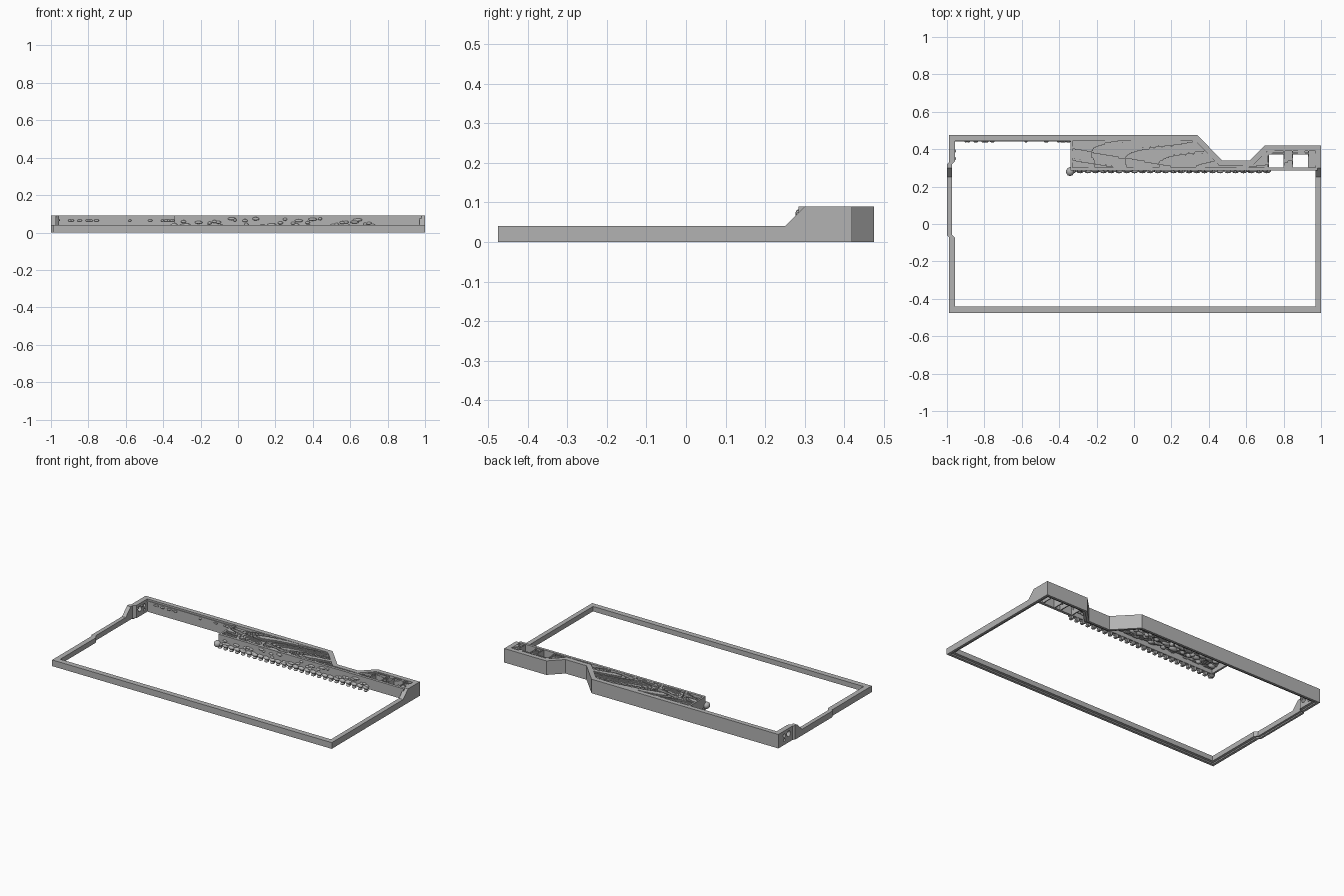
import bpy, bmesh, math, random
from mathutils import Matrix, Vector

random.seed(4)
cube = bpy.data.objects.get("Cube")
if cube:
    bpy.data.objects.remove(cube, do_unlink=True)

grey = bpy.data.materials.new("plain grey")
grey.use_nodes = True
COLOUR = (0.45, 0.45, 0.45, 1)
grey.diffuse_color = COLOUR
grey.node_tree.nodes["Principled BSDF"].inputs["Base Color"].default_value = COLOUR


def finish(name, bm):
    """Turn a bmesh into a named grey object."""
    bmesh.ops.recalc_face_normals(bm, faces=bm.faces)
    mesh = bpy.data.meshes.new(name)
    bm.to_mesh(mesh)
    bm.free()
    mesh.materials.append(grey)
    obj = bpy.data.objects.new(name, mesh)
    bpy.context.collection.objects.link(obj)
    return obj


def box(bm, lo, hi):
    lo, hi = Vector(lo), Vector(hi)
    size = Matrix.Diagonal((*(hi - lo), 1))
    bmesh.ops.create_cube(bm, size=1, matrix=Matrix.Translation((lo + hi) / 2) @ size)


def pebble(bm, centre, radii):
    bmesh.ops.create_icosphere(
        bm, subdivisions=2, radius=1,
        matrix=Matrix.Translation(centre) @ Matrix.Diagonal((*radii, 1)))


def ring(name, outer, inner, bottom, top):
    """Closed wall between two plan outlines; top is a function of y."""
    bm = bmesh.new()
    loops = []
    for o, i in zip(outer, inner):
        z = top(o[1])
        loops.append([bm.verts.new((*p, h)) for p, h in
                      ((o, bottom), (o, z), (i, z), (i, bottom))])
    for n, a in enumerate(loops):
        b = loops[(n + 1) % len(loops)]
        for k in range(4):
            j = (k + 1) % 4
            bm.faces.new((a[k], a[j], b[j], b[k]))
    return finish(name, bm)


# Frame outlines, counter-clockwise from the front corner
outer = [(-.99, -.475), (1, -.475), (1, .25), (1, .30), (1, .42), (.70, .42),
         (.62, .34), (.47, .34), (.34, .475), (-.99, .475), (-.99, .33),
         (-1, .32), (-1, .30), (-1, .25), (-1, -.06), (-.99, -.07)]
inner = [(-.957, -.44), (.97, -.44), (.97, .25), (.97, .30), (.97, .39), (.712, .39),
         (.632, .31), (.457, .31), (.328, .445), (-.957, .445), (-.957, .335),
         (-.974, .32), (-.974, .30), (-.974, .25), (-.974, -.055), (-.957, -.075)]
middle = [((a + c) / 2, (b + d) / 2) for (a, b), (c, d) in zip(outer, inner)]


def wall_top(y):
    return .04 + .05 * min(1, max(0, (y - .25) / .05))


frame = ring("frame_wall", outer, inner, .008, wall_top)
ring("frame_bottom_lip", outer, middle, 0, lambda y: .009)

# Round ports through the raised side wall
bm = bmesh.new()
for y, z, r in ((.37, .055, .018), (.415, .06, .011), (.415, .032, .009)):
    bmesh.ops.create_cone(
        bm, cap_ends=True, segments=20, radius1=r, radius2=r, depth=.2,
        matrix=Matrix.Translation((-.98, y, z)) @ Matrix.Rotation(math.pi / 2, 4, 'Y'))
cutter = finish("port_cutter", bm)
cutter.hide_render = True
mod = frame.modifiers.new("ports", 'BOOLEAN')
mod.operation, mod.object, mod.solver = 'DIFFERENCE', cutter, 'EXACT'
bpy.context.view_layer.objects.active = frame
bpy.ops.object.modifier_apply(modifier=mod.name)
bpy.data.objects.remove(cutter, do_unlink=True)

# Terraced platform filling the space behind the fascia
FRONT, LEFT, RIGHT, CELL = .30, -.34, .97, .006
POCKETS = ((.72, .80), (.85, .93))


def back_edge(x):
    """Inside face of the back wall at x."""
    pts = [(-1, .455)] + sorted((p[0], p[1] + .01) for p in inner[5:9]) + [(1, .40)]
    for (x0, y0), (x1, y1) in zip(pts, pts[1:]):
        if x0 <= x <= x1:
            return y0 + (y1 - y0) * (x - x0) / (x1 - x0)
    return FRONT


def level(x, y):
    """Terrace index of the rippled ground, or None where it is open."""
    if y > back_edge(x):
        return None
    if y < .375 and any(a < x < b for a, b in POCKETS):
        return None
    wave = math.sin(17 * x + 3 * math.sin(21 * y + 4 * x)) + math.sin(48 * y - 9 * x)
    return int((wave + 2) * 2) % 4


bm = bmesh.new()
for row in range(26):
    y = FRONT + row * CELL
    start, current = LEFT, None
    for col in range(int((RIGHT - LEFT) / CELL) + 2):
        x = LEFT + col * CELL
        here = level(x + CELL / 2, y + CELL / 2) if x < RIGHT else None
        if here != current:
            if current is not None:
                z = .073 + .0052 * current
                box(bm, (start, y, z - .025), (min(x, RIGHT), y + CELL, z))
            start, current = x, here
finish("terraced_platform", bm)

# Fascia along the front of the platform, with an end return
bm = bmesh.new()
box(bm, (LEFT, .285, .022), (.98, .302, .09))
box(bm, (LEFT, .29, .022), (LEFT + .012, .46, .088))
finish("platform_fascia", bm)

# Short feet with gaps below the fascia
bm = bmesh.new()
count = 26
for n in range(count):
    x = LEFT + .01 + n * (1.04 / (count - 1))
    box(bm, (x - .008, .282, .002), (x + .008, .30, .03))
    pebble(bm, (x, .285, .028), (.022, .014, .012))
    pebble(bm, (x, .285, .008), (.013, .012, .008))
pebble(bm, (LEFT - .002, .28, .03), (.022, .024, .022))
for n in range(40):
    pebble(bm, (random.uniform(LEFT, .72), .285, random.uniform(.03, .075)),
           (random.uniform(.01, .025), .008, .008))
feet = finish("fascia_feet", bm)

# Rough stones hanging under the platform
bm = bmesh.new()
for n in range(70):
    x = random.uniform(LEFT + .03, .42)
    y = random.uniform(.31, back_edge(x) - .02)
    pebble(bm, (x, y, .05), (random.uniform(.015, .035), .015, .014))
stones = finish("underside_stones", bm)

# Open pockets at the far end
bm = bmesh.new()
for a, b in POCKETS:
    for x in (a - .006, b):
        box(bm, (x, .30, .02), (x + .006, .39, .088))
    box(bm, (a, .375, .02), (b, .381, .088))
finish("pocket_walls", bm)

# Ledge and knobs along the inside of the back wall
bm = bmesh.new()
box(bm, (-.957, .441, .072), (LEFT, .447, .079))
finish("back_ledge", bm)
bm = bmesh.new()
for n in range(18):
    pebble(bm, (random.uniform(-.94, LEFT), .442, .064), (.009, .006, .006))
for y in (.35, .39):
    pebble(bm, (-.957, y, .066), (.006, .009, .006))
knobs = finish("wall_knobs", bm)

for obj in (feet, stones, knobs):
    bpy.ops.object.select_all(action='DESELECT')
    obj.select_set(True)
    bpy.context.view_layer.objects.active = obj
    bpy.ops.object.shade_smooth_by_angle(angle=math.radians(40))
